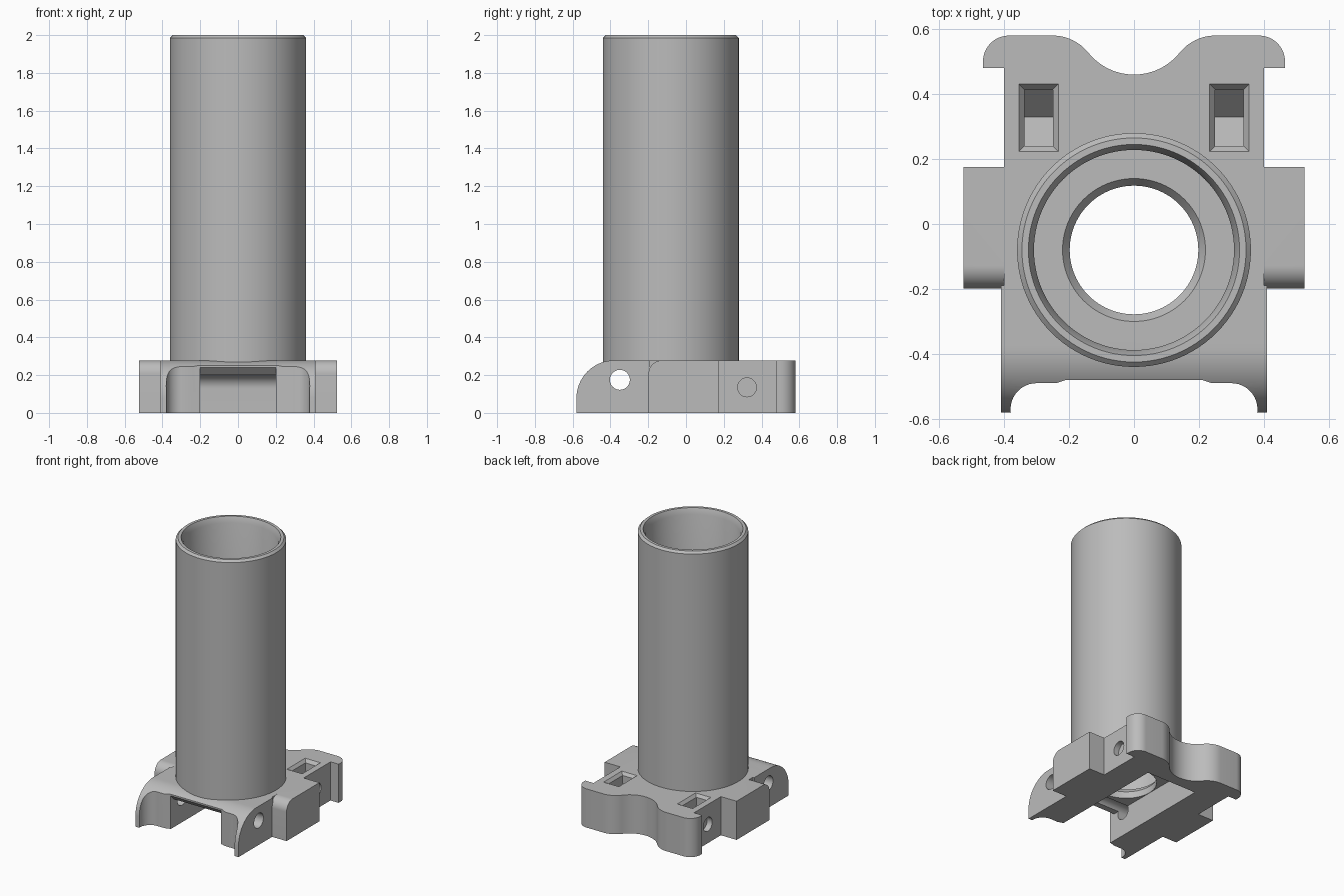
import bpy
import bmesh
from math import cos, sin, radians, pi
from mathutils import Vector

cube = bpy.data.objects.get("Cube")
if cube:
    bpy.data.objects.remove(cube)

H = 0.278          # base plate height
TUBE_Y = -0.08     # tube axis

grey = bpy.data.materials.new("plain grey")
grey.use_nodes = True
grey.diffuse_color = (0.5, 0.5, 0.5, 1)
grey.node_tree.nodes["Principled BSDF"].inputs["Base Color"].default_value = (0.5, 0.5, 0.5, 1)


def arc(cx, cy, r, a0, a1, n=12):
    angles = [radians(a0 + (a1 - a0) * i / n) for i in range(n + 1)]
    return [(cx + r * cos(a), cy + r * sin(a)) for a in angles]


def finish(name, bm):
    bmesh.ops.recalc_face_normals(bm, faces=bm.faces)
    mesh = bpy.data.meshes.new(name)
    bm.to_mesh(mesh)
    bm.free()
    mesh.materials.append(grey)
    obj = bpy.data.objects.new(name, mesh)
    bpy.context.collection.objects.link(obj)
    return obj


def prism(name, points, axis, lo, hi):
    """Extrude a flat outline along x (outline in y, z) or z (outline in x, y)."""
    bm = bmesh.new()
    place = (lambda p: (lo, p[0], p[1])) if axis == "x" else (lambda p: (p[0], p[1], lo))
    step = Vector((hi - lo, 0, 0)) if axis == "x" else Vector((0, 0, hi - lo))
    face = bm.faces.new([bm.verts.new(place(p)) for p in points])
    out = bmesh.ops.extrude_face_region(bm, geom=[face])
    bmesh.ops.translate(bm, vec=step, verts=[v for v in out["geom"] if isinstance(v, bmesh.types.BMVert)])
    return finish(name, bm)


def lathe(name, profile, n=96, closed=True):
    """Turn an (r, z) profile about the tube axis; open profiles get end caps."""
    bm = bmesh.new()
    rings = [[bm.verts.new((r * cos(2 * pi * i / n), TUBE_Y + r * sin(2 * pi * i / n), z))
              for i in range(n)] for r, z in profile]
    pairs = list(zip(rings, rings[1:]))
    if closed:
        pairs.append((rings[-1], rings[0]))
    else:
        bm.faces.new(rings[0])
        bm.faces.new(rings[-1])
    for a, b in pairs:
        for i in range(n):
            j = (i + 1) % n
            bm.faces.new((a[i], a[j], b[j], b[i]))
    return finish(name, bm)


def frustum(name, x, y, low, high, z0, z1):
    """Rectangular funnel with half sizes low and high."""
    bm = bmesh.new()
    bmesh.ops.create_cube(bm, size=2)
    for v in bm.verts:
        sx, sy = high if v.co.z > 0 else low
        v.co = (x + v.co.x * sx, y + v.co.y * sy, z1 if v.co.z > 0 else z0)
    return finish(name, bm)


def combine(target, tool, operation):
    tool.hide_render = True
    mod = target.modifiers.new(operation, "BOOLEAN")
    mod.operation, mod.object, mod.solver = operation, tool, "EXACT"
    bpy.context.view_layer.objects.active = target
    bpy.ops.object.modifier_apply(modifier=mod.name)
    bpy.data.objects.remove(tool)


# Base plate: plan outline, rounded over at the front
half = (arc(0, 0.64, 0.18, -90, -38.66)
        + arc(0.25, 0.44, 0.14, 141.34, 90)[1:]
        + arc(0.385, 0.5, 0.08, 90, 0)
        + [(0.465, 0.48), (0.4, 0.48), (0.4, -0.19), (0.41, -0.19), (0.41, -0.58)]
        + arc(0.3, -0.57, 0.08, -7, 90)
        + [(0.24, -0.49), (0.21, -0.48)])
outline = half + [(-x, y) for x, y in reversed(half[1:])]
base = prism("base_plate", outline, "z", 0, H)
side = [(-0.58, -0.1)] + arc(-0.38, H - 0.2, 0.2, 180, 90, 20) + [(-0.3, H), (-0.3, 0.5), (0.7, 0.5), (0.7, -0.1)]
combine(base, prism("front_rounding", side, "x", -1, 1), "INTERSECT")

# Side blocks with a rounded front top edge
block = [(-0.198, 0)] + arc(-0.128, H - 0.07, 0.07, 180, 90) + [(0.175, H), (0.175, 0)]
for s in (-1, 1):
    lo, hi = sorted((s * 0.35, s * 0.525))
    combine(base, prism("side_block", block, "x", lo, hi), "UNION")

# Underside channel, open at the front with a sloped lip
channel = [(-0.7, -0.1), (-0.7, 0.24), (-0.48, 0.24), (-0.44, 0.2)] + arc(0.31, 0.13, 0.07, 90, 0) + [(0.38, -0.1)]
combine(base, prism("channel_cutter", channel, "x", -0.2, 0.2), "DIFFERENCE")

# Bore through the plate with a chamfered rim
bore = [(0.198, -0.1), (0.198, H - 0.03), (0.22, H), (0.22, 0.4)]
combine(base, lathe("bore_cutter", bore, closed=False), "DIFFERENCE")

# Cross hole through the front
combine(base, prism("cross_hole_cutter", arc(-0.35, 0.175, 0.053, 0, 345, 23), "x", -1, 1), "DIFFERENCE")

# Top pockets with V floors, and blind side holes
vee = [(0.24, 0.4), (0.24, 0.2), (0.33, 0.11), (0.412, 0.2), (0.412, 0.4)]
for s in (-1, 1):
    lo, hi = sorted((s * 0.25, s * 0.337))
    combine(base, prism("pocket_cutter", vee, "x", lo, hi), "DIFFERENCE")
    combine(base, frustum("pocket_funnel", s * 0.2935, 0.327, (0.04, 0.083), (0.065, 0.108),
                          H - 0.025, H + 0.005), "DIFFERENCE")
    lo, hi = sorted((s * 0.36, s * 0.7))
    combine(base, prism("side_hole_cutter", arc(0.323, 0.135, 0.05, 0, 345, 23), "x", lo, hi), "DIFFERENCE")

# Tube with chamfered mouth
tube = lathe("tube", [(0.36, 0.25), (0.36, 1.985), (0.345, 2), (0.325, 2), (0.308, 1.96), (0.308, 0.25)])

# Smooth curves, sharp edges
for obj in (base, tube):
    bpy.ops.object.select_all(action="DESELECT")
    obj.select_set(True)
    bpy.context.view_layer.objects.active = obj
    bpy.ops.object.shade_smooth_by_angle(angle=radians(25))
